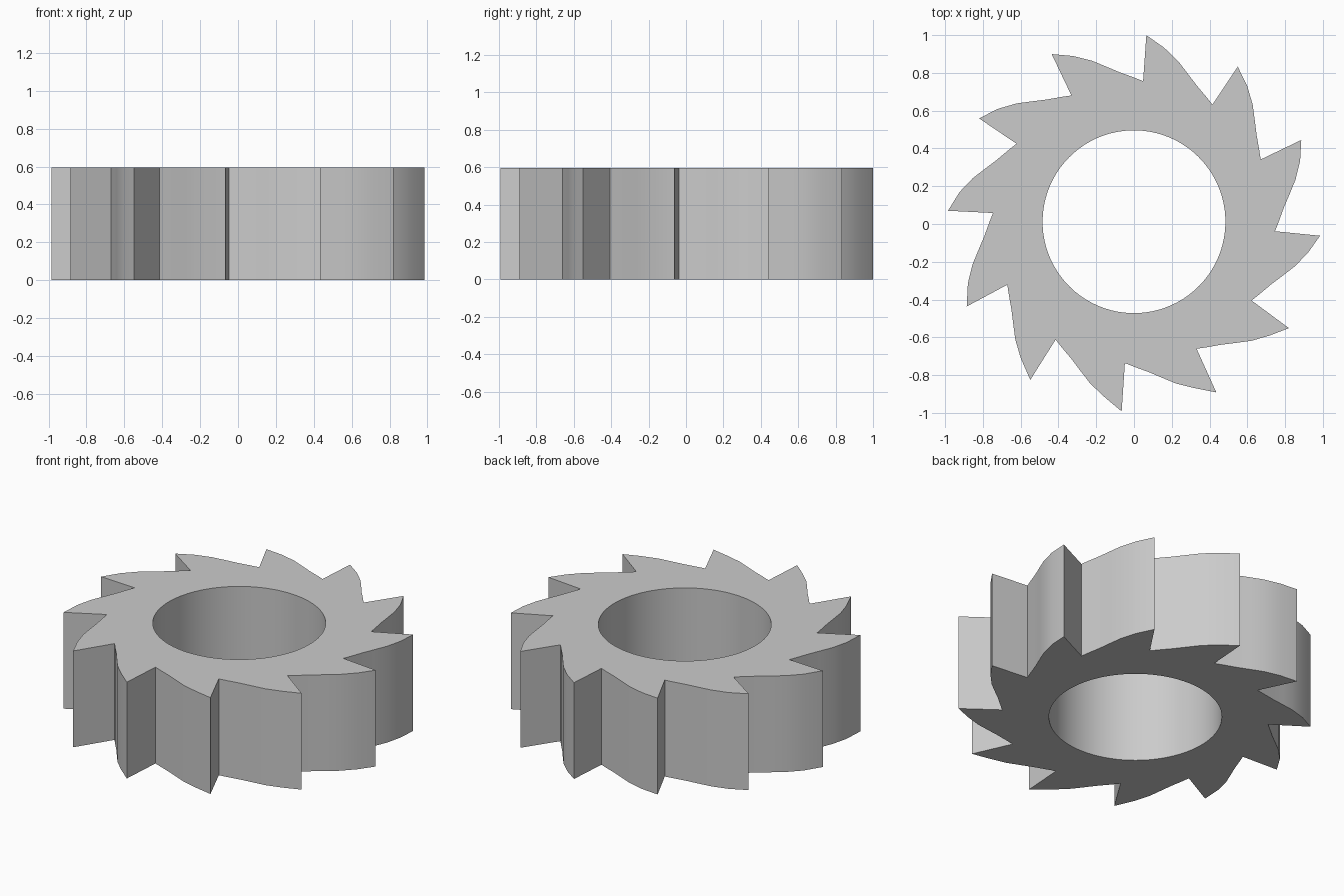
import bpy, bmesh
from math import sin, cos, radians

if "Cube" in bpy.data.objects:
    bpy.data.objects.remove(bpy.data.objects["Cube"])

HEIGHT = 0.595
TEETH = 12
START = 86.2              # angle of the first tooth tip
HOLE_R = 0.484
# one tooth, clockwise from its tip: (degrees past the tip, radius)
TOOTH = [(0, 1.0), (6, 0.937), (11.5, 0.884), (16, 0.837),
         (20.7, 0.797), (26.3, 0.765), (29.9, 0.748)]

# outer saw-tooth outline and a matching ring of bore points
outline, bore = [], []
step = 360 / TEETH
for t in range(TEETH):
    for i, (turn, r) in enumerate(TOOTH):
        a = radians(START - t * step - turn)
        rx, ry = (0.987, 0.998) if i == 0 else (r, r)
        cy = 0.004 if i == 0 else 0.01
        outline.append((rx * cos(a), ry * sin(a) + cy))
        b = radians(START - t * step - (i + 0.5) * step / len(TOOTH))
        bore.append((HOLE_R * cos(b), HOLE_R * sin(b) + 0.012))

# flat ring, then raised into a solid
bm = bmesh.new()
outer = [bm.verts.new((x, y, 0)) for x, y in outline]
inner = [bm.verts.new((x, y, 0)) for x, y in bore]
n = len(outer)
for i in range(n):
    j = (i + 1) % n
    bm.faces.new((outer[i], outer[j], inner[j], inner[i]))
ring = bmesh.ops.extrude_face_region(bm, geom=bm.faces[:], use_keep_orig=True)
top = [v for v in ring["geom"] if isinstance(v, bmesh.types.BMVert)]
bmesh.ops.translate(bm, verts=top, vec=(0, 0, HEIGHT))
bmesh.ops.recalc_face_normals(bm, faces=bm.faces[:])

mesh = bpy.data.meshes.new("ratchet_wheel")
bm.to_mesh(mesh)
bm.free()
wheel = bpy.data.objects.new("ratchet_wheel", mesh)
bpy.context.collection.objects.link(wheel)

# smooth bore and tooth backs, sharp edges elsewhere
bpy.context.view_layer.objects.active = wheel
wheel.select_set(True)
bpy.ops.object.shade_smooth_by_angle(angle=radians(20))
